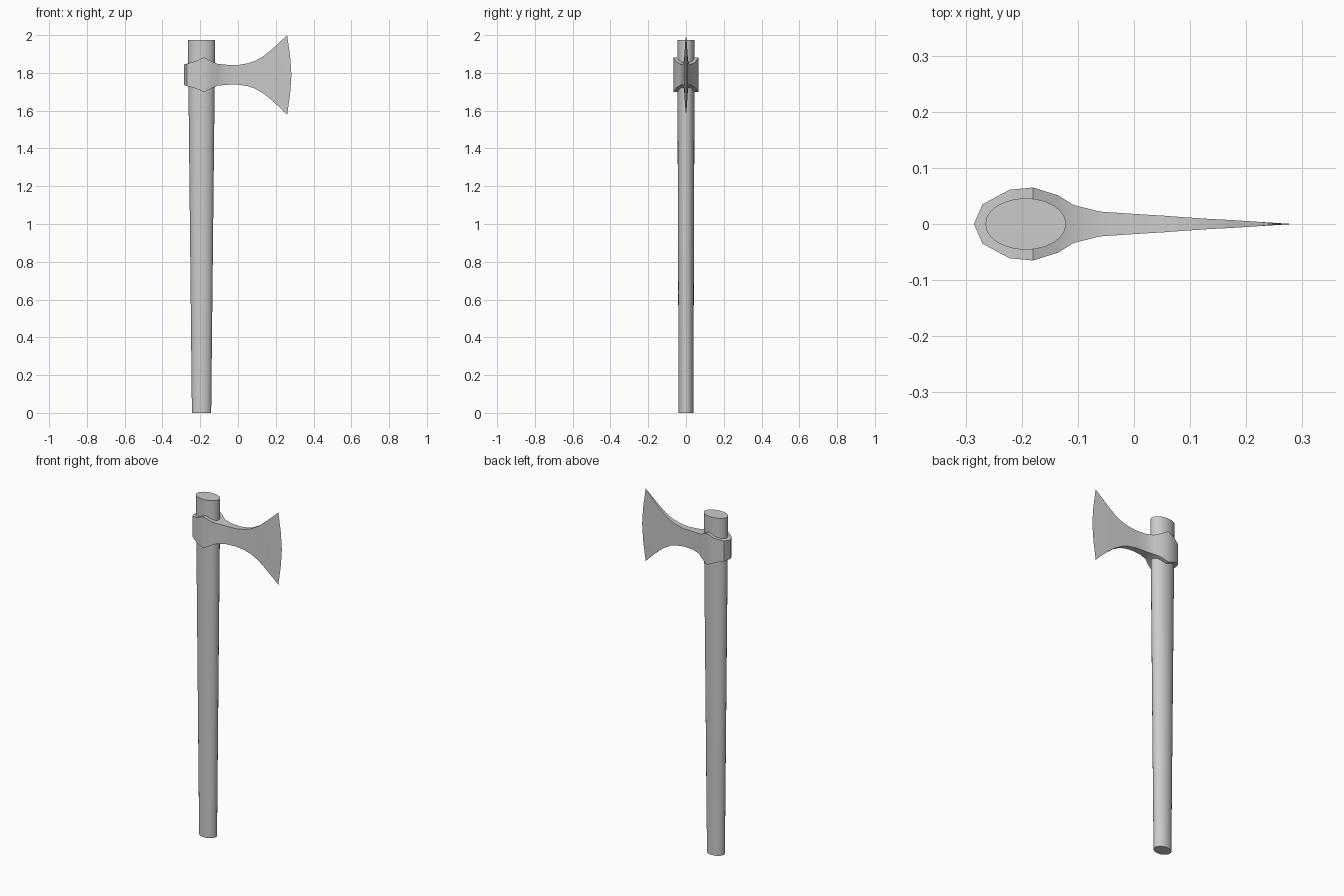
import bpy, bmesh, math

cube = bpy.data.objects.get("Cube")
if cube:
    bpy.data.objects.remove(cube, do_unlink=True)


def make_material(name, rgb):
    mat = bpy.data.materials.new(name)
    mat.use_nodes = True
    color = (*rgb, 1)
    mat.diffuse_color = color
    mat.node_tree.nodes["Principled BSDF"].inputs["Base Color"].default_value = color
    return mat


def finish(bm, name, mat, angle):
    bmesh.ops.remove_doubles(bm, verts=bm.verts, dist=0.0005)
    bmesh.ops.recalc_face_normals(bm, faces=bm.faces)
    mesh = bpy.data.meshes.new(name)
    bm.to_mesh(mesh)
    bm.free()
    mesh.materials.append(mat)
    obj = bpy.data.objects.new(name, mesh)
    bpy.context.collection.objects.link(obj)
    bpy.ops.object.select_all(action="DESELECT")
    obj.select_set(True)
    bpy.context.view_layer.objects.active = obj
    bpy.ops.object.shade_smooth_by_angle(angle=math.radians(angle))
    return obj


grey = make_material("plain grey", (0.6, 0.6, 0.6))

# Handle: oval shaft that widens towards the top
SIDES = 24
bm = bmesh.new()
rings = []
for z, rx, ry in [(0, 0.051, 0.039), (1.973, 0.072, 0.046)]:
    rings.append([bm.verts.new((-0.193 + rx * math.cos(math.tau * i / SIDES),
                                ry * math.sin(math.tau * i / SIDES), z))
                  for i in range(SIDES)])
low, high = rings
for i in range(SIDES):
    j = (i + 1) % SIDES
    bm.faces.new((low[i], low[j], high[j], high[i]))
bm.faces.new(low[::-1])
bm.faces.new(high)
finish(bm, "handle", grey, 30)

# Axe head: sections along x as (x, half thickness, half height)
MID = 1.79
sections = [(-0.285, 0.001, 0.055), (-0.27, 0.035, 0.059), (-0.222, 0.061, 0.073),
            (-0.18, 0.065, 0.092), (-0.135, 0.051, 0.069), (-0.108, 0.034, 0.058),
            (-0.06, 0.022, 0.053), (0.0, 0.018, 0.052), (0.05, 0.015, 0.06),
            (0.09, 0.012, 0.073), (0.135, 0.009, 0.099), (0.175, 0.007, 0.131),
            (0.22, 0.004, 0.172)]
bm = bmesh.new()
loops = [[bm.verts.new((x, sy * y, MID + sz * h))
          for sy, sz in ((-1, -1), (1, -1), (1, 1), (-1, 1))]
         for x, y, h in sections]
for a, b in zip(loops, loops[1:]):
    for i in range(4):
        j = (i + 1) % 4
        bm.faces.new((a[i], a[j], b[j], b[i]))
bm.faces.new(loops[0])

# Curved cutting edge closes the front of the head
edge = [bm.verts.new((x, 0, MID + z)) for x, z in
        [(0.26, -0.213), (0.276, -0.1), (0.283, 0), (0.276, 0.1), (0.26, 0.21)]]
last = loops[-1]
for bottom, top in ((last[0], last[3]), (last[1], last[2])):
    bm.faces.new((bottom, edge[0], edge[1]))
    bm.faces.new((bottom, edge[1], edge[2]))
    bm.faces.new((bottom, edge[2], top))
    bm.faces.new((top, edge[2], edge[3]))
    bm.faces.new((top, edge[3], edge[4]))
bm.faces.new((last[0], last[1], edge[0]))
bm.faces.new((last[3], last[2], edge[4]))
finish(bm, "axe_head", grey, 30)
